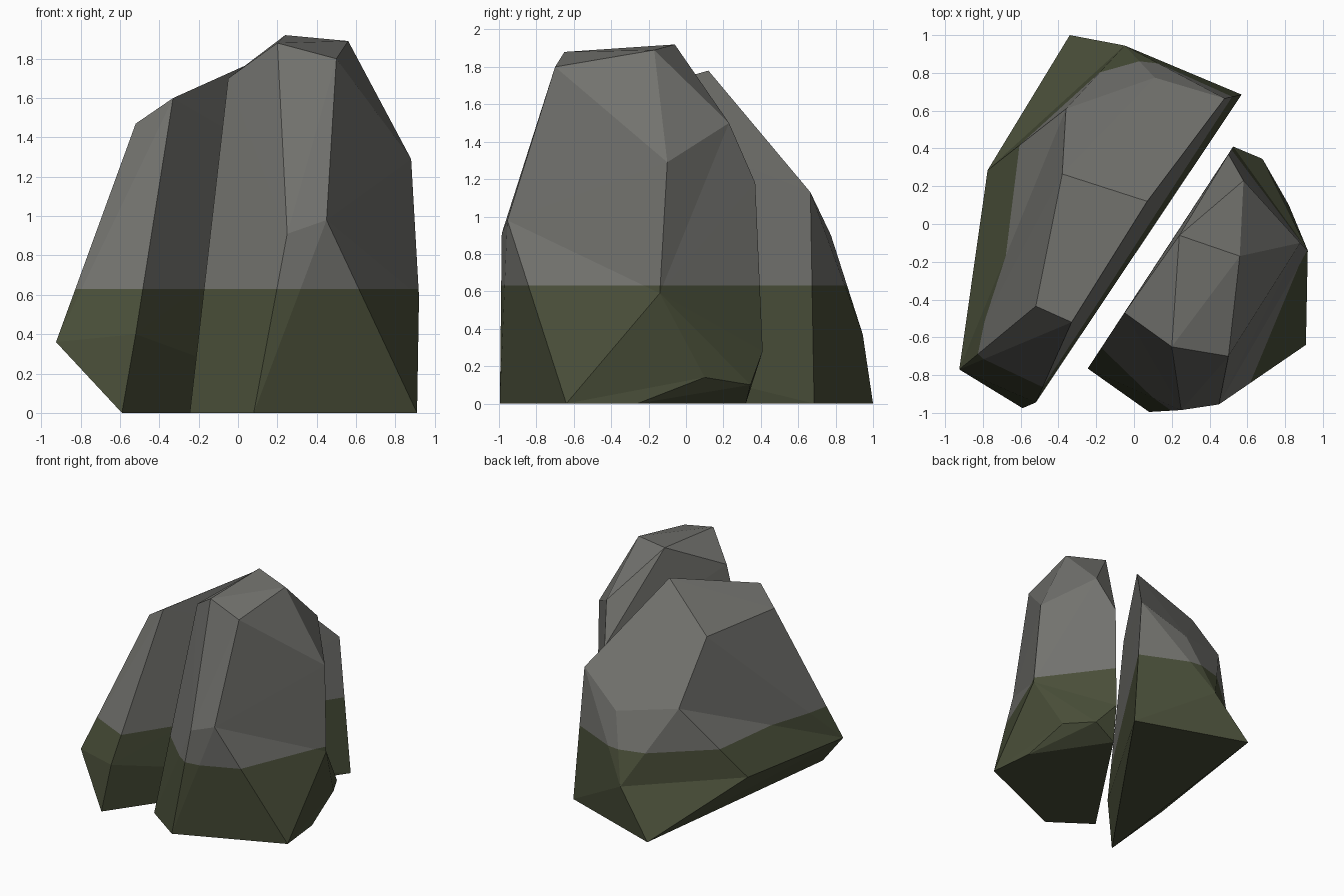
import bpy, bmesh
from mathutils import Vector

if "Cube" in bpy.data.objects:
    bpy.data.objects.remove(bpy.data.objects["Cube"])

MOSS_LINE = 0.63  # height where the mossy base ends


def material(name, rgb):
    m = bpy.data.materials.new(name)
    m.diffuse_color = (*rgb, 1)
    m.use_nodes = True
    m.node_tree.nodes["Principled BSDF"].inputs["Base Color"].default_value = m.diffuse_color
    return m


stone = material("grey_stone", (0.168, 0.168, 0.155))
moss = material("dark_moss", (0.066, 0.076, 0.040))


def boulder(name, corners, patches):
    """Faceted rock from its corners; each patch (corner numbers) is re-fanned
    from its first corner to give the slightly hollow sides."""
    bm = bmesh.new()
    vs = [bm.verts.new(c) for c in corners]
    bmesh.ops.convex_hull(bm, input=bm.verts[:])
    for patch in patches:
        ring = [vs[i] for i in patch]
        inside = [f for f in bm.faces if all(v in ring for v in f.verts)]
        if len(inside) != len(ring) - 2:
            print("patch skipped", name, patch, len(inside))
            continue
        bmesh.ops.delete(bm, geom=inside, context='FACES_ONLY')
        for a, b in zip(ring[1:], ring[2:]):
            bm.faces.new((ring[0], a, b))
    # drop hull edges that lost their faces
    bmesh.ops.delete(bm, geom=[e for e in bm.edges if not e.link_faces], context='EDGES')
    bmesh.ops.delete(bm, geom=[v for v in bm.verts if not v.link_faces], context='VERTS')
    bmesh.ops.recalc_face_normals(bm, faces=bm.faces[:])
    # moss line cut
    bmesh.ops.bisect_plane(bm, geom=bm.verts[:] + bm.edges[:] + bm.faces[:],
                           plane_co=(0, 0, MOSS_LINE), plane_no=(0, 0, 1))
    for f in bm.faces:
        f.smooth = False
        f.material_index = int(f.calc_center_median().z < MOSS_LINE)
    me = bpy.data.meshes.new(name)
    bm.to_mesh(me)
    bm.free()
    me.materials.append(stone)
    me.materials.append(moss)
    ob = bpy.data.objects.new(name, me)
    bpy.context.collection.objects.link(ob)
    return ob


# long rock on the left, leaning to the back
boulder("left_rock", [
    (-0.34, 1.0, 0), (0.57, 0.685, 0), (-0.52, -0.945, 0.4), (-0.59, -0.975, 0),
    (-0.925, -0.77, 0.36), (-0.775, 0.285, 0.39), (-0.05, 0.945, 0.37),
    (-0.36, 0.61, 0.98), (0.11, 0.775, 0.9), (0.48, 0.665, 1.13),
    (0.07, 0.12, 1.78), (-0.38, 0.265, 1.46), (-0.33, -0.52, 1.6),
    (-0.52, -0.435, 1.47)],
    [(6, 7, 5, 0), (4, 5, 7, 11, 13)])

# taller rock on the right, across the crack
boulder("right_rock", [
    (0.91, -0.64, 0), (0.87, -0.26, 0), (0.48, 0.32, 0), (-0.245, -0.765, 0),
    (0.08, -0.995, 0), (0.82, 0.1, 0.14), (0.68, 0.345, 0.1),
    (0.525, 0.41, 0.28), (0.92, -0.14, 0.59), (0.25, -0.985, 0.91),
    (0.45, -0.955, 0.98), (0.5, 0.37, 1.18), (0.88, -0.1, 1.29),
    (0.58, 0.23, 1.5), (-0.05, -0.47, 1.7), (0.5, -0.7, 1.8),
    (0.2, -0.65, 1.88), (0.56, -0.17, 1.89), (0.24, -0.06, 1.92)],
    [(10, 15, 12, 8, 0), (0, 1, 5, 8), (8, 5, 6, 7, 11, 13, 12)])
